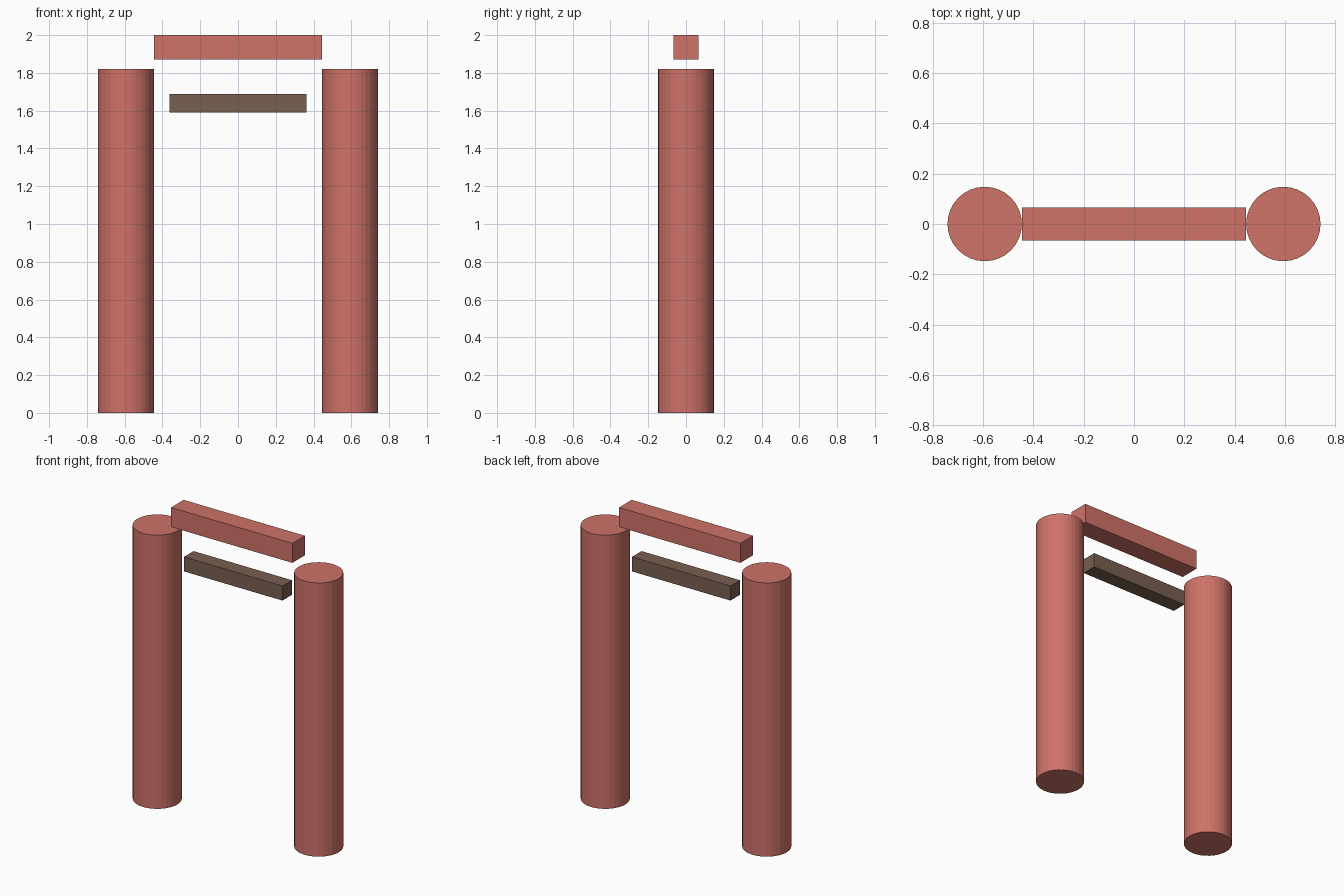
import bpy

if "Cube" in bpy.data.objects:
    bpy.data.objects.remove(bpy.data.objects["Cube"])


def material(name, color):
    mat = bpy.data.materials.new(name)
    mat.diffuse_color = (*color, 1)
    mat.use_nodes = True
    mat.node_tree.nodes["Principled BSDF"].inputs["Base Color"].default_value = mat.diffuse_color
    return mat


red = material("red_paint", (0.62, 0.17, 0.14))
brown = material("brown_wood", (0.19, 0.115, 0.08))


def column(name, x, radius, height):
    bpy.ops.mesh.primitive_cylinder_add(vertices=32, radius=radius, depth=height,
                                        location=(x, 0, height / 2))
    obj = bpy.context.object
    obj.name = name
    obj.data.materials.append(red)


def beam(name, length, depth, bottom, top, mat):
    bpy.ops.mesh.primitive_cube_add(size=1, location=(0, 0, (bottom + top) / 2))
    obj = bpy.context.object
    obj.name = name
    obj.scale = (length, depth, top - bottom)
    bpy.ops.object.transform_apply(location=False, rotation=False, scale=True)
    obj.data.materials.append(mat)


# Two round uprights
for side, sign in (("left", -1), ("right", 1)):
    column(f"{side}_column", sign * 0.594, 0.148, 1.82)

# Top lintel and the thinner tie beam under it
beam("top_lintel", 0.892, 0.132, 1.87, 2.0, red)
beam("tie_beam", 0.724, 0.10, 1.591, 1.688, brown)
